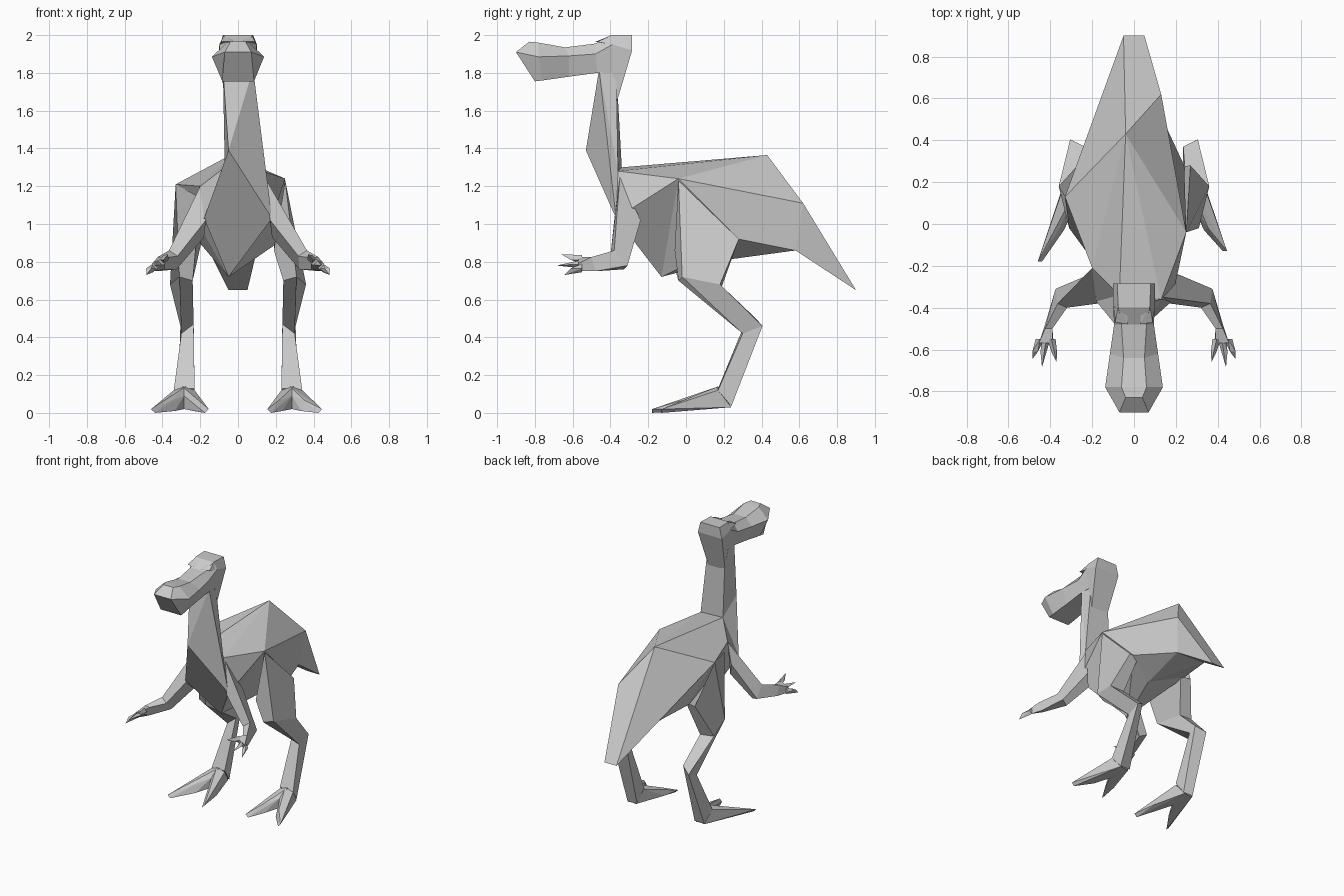
import bpy, bmesh

if "Cube" in bpy.data.objects:
    bpy.data.objects.remove(bpy.data.objects["Cube"])

grey = bpy.data.materials.new("plain_grey")
grey.diffuse_color = (0.6, 0.6, 0.6, 1)
grey.use_nodes = True
grey.node_tree.nodes["Principled BSDF"].inputs["Base Color"].default_value = grey.diffuse_color


def finish(name, bm):
    bmesh.ops.recalc_face_normals(bm, faces=bm.faces)
    me = bpy.data.meshes.new(name)
    bm.to_mesh(me)
    bm.free()
    me.materials.append(grey)
    ob = bpy.data.objects.new(name, me)
    bpy.context.collection.objects.link(ob)
    return ob


def loft(name, rings):
    """Skin a row of equal-sized point rings and cap the ends."""
    bm = bmesh.new()
    rows = [[bm.verts.new(p) for p in r] for r in rings]
    n = len(rows[0])
    for a, b in zip(rows, rows[1:]):
        for i in range(n):
            j = (i + 1) % n
            bm.faces.new((a[i], a[j], b[j], b[i]))
    for r in (rows[0], rows[-1]):
        if n == 6:  # split bent caps across the rim
            bm.faces.new((r[0], r[1], r[4], r[5]))
            bm.faces.new((r[1], r[2], r[3], r[4]))
        else:
            bm.faces.new(r)
    return finish(name, bm)


def hull(name, points):
    bm = bmesh.new()
    for p in points:
        bm.verts.new(p)
    bmesh.ops.convex_hull(bm, input=bm.verts[:])
    return finish(name, bm)


def flip(points, s):
    return [(x * s, y, z) for x, y, z in points]


# Body, neck and tail as one faceted skin of named corners
corner = {
    "hump": (-0.04, 0.43, 1.365), "nape_l": (-0.07, -0.34, 1.30), "nape_r": (0.13, -0.36, 1.28),
    "hip_l": (-0.33, 0.13, 1.21), "hip_r": (0.25, -0.04, 1.24), "shoulder": (-0.2, -0.21, 1.2),
    "rump": (0.13, 0.62, 1.11), "tip_l": (-0.05, 0.9, 0.65), "tip_r": (0.05, 0.9, 0.65),
    "chest_l": (-0.18, -0.37, 1.03), "chest_r": (0.18, -0.37, 1.03), "belly": (-0.05, -0.13, 0.72),
    "under_r": (0.1, 0.58, 0.86), "under_l": (-0.14, 0.58, 0.87), "keel": (0.05, 0.21, 0.81),
    "groin_l": (-0.22, 0.28, 0.92), "groin_r": (0.24, 0.28, 0.92),
    "crop": (-0.05, -0.53, 1.39), "jaw_l": (-0.08, -0.46, 1.82), "jaw_r": (0.08, -0.46, 1.82),
    "skull_l": (-0.07, -0.37, 1.84), "skull_r": (0.07, -0.37, 1.84),
}
back = ["hump nape_l nape_r", "hump nape_r hip_r", "hump hip_r rump", "hump rump tip_r tip_l",
        "hump tip_l hip_l", "hump hip_l shoulder", "hump shoulder nape_l"]
flanks = ["hip_r groin_r under_r rump", "rump under_r tip_r", "hip_l groin_l under_l",
          "hip_l under_l tip_l", "hip_l groin_l belly", "hip_l belly shoulder",
          "shoulder belly chest_l", "hip_r chest_r belly", "hip_r belly groin_r",
          "chest_r hip_r nape_r"]
underside = ["under_l under_r tip_r tip_l", "keel groin_r under_r", "keel under_r under_l",
             "keel under_l groin_l", "belly keel groin_l", "belly groin_r keel"]
neck = ["crop chest_l belly chest_r", "jaw_l crop jaw_r", "jaw_r crop chest_r",
        "jaw_r chest_r nape_r", "jaw_r nape_r skull_r", "jaw_l nape_l crop",
        "crop nape_l chest_l", "chest_l nape_l shoulder", "jaw_l skull_l nape_l",
        "skull_l skull_r nape_r nape_l", "jaw_l jaw_r skull_r skull_l"]
bm = bmesh.new()
vert = {k: bm.verts.new(p) for k, p in corner.items()}
for face in back + flanks + underside + neck:
    bm.faces.new([vert[k] for k in face.split()])
finish("body", bm)


# Head: half sections (bottom, rim, top), each mirrored into a six-point ring
def section(half):
    return half + [(-x, y, z) for x, y, z in reversed(half)]


head = [
    [(0.085, -0.80, 1.755), (0.07, -0.90, 1.91), (0.04, -0.83, 1.965)],
    [(0.085, -0.76, 1.76), (0.138, -0.78, 1.885), (0.06, -0.78, 1.96)],
    [(0.08, -0.62, 1.78), (0.115, -0.62, 1.89), (0.05, -0.64, 1.935)],
    [(0.08, -0.47, 1.80), (0.095, -0.48, 1.90), (0.06, -0.48, 1.955)],
    [(0.08, -0.39, 1.80), (0.10, -0.39, 1.95), (0.075, -0.40, 2.0)],
    [(0.07, -0.365, 1.65), (0.10, -0.285, 1.92), (0.08, -0.285, 2.0)],
]
loft("head", [section(h) for h in head])

for side, s in (("right", 1), ("left", -1)):
    # Brow ridge
    hull(side + "_brow", flip([(0.03, -0.48, 1.965), (0.09, -0.47, 1.965), (0.075, -0.39, 2.0),
                               (0.03, -0.40, 1.99), (0.095, -0.40, 1.95)], s))

    # Leg: hip, thigh, knee, ankle
    hip = (0.25, -0.04, 1.23) if s > 0 else (0.33, 0.13, 1.21)
    groin = (0.19, -0.06, 0.86) if s > 0 else (0.2, -0.17, 1.14)
    leg = [
        [groin, hip, (0.27, 0.28, 0.92), (0.19, 0.27, 0.92)],
        [(0.24, -0.04, 0.70), (0.31, -0.02, 0.72), (0.36, 0.18, 0.68), (0.25, 0.19, 0.67)],
        [(0.235, 0.31, 0.47), (0.30, 0.30, 0.42), (0.305, 0.405, 0.46), (0.235, 0.37, 0.50)],
        [(0.23, 0.17, 0.13), (0.34, 0.17, 0.12), (0.32, 0.24, 0.035), (0.24, 0.24, 0.035)],
    ]
    loft(side + "_leg", [flip(r, s) for r in leg])

    # Foot: two splayed toes sharing the heel
    tip_y = -0.13 if s > 0 else -0.18
    for toe, d, reach in (("outer_toe", 1, 0.16 if s > 0 else 0.175), ("inner_toe", -1, 0.13)):
        pts = [(-0.01, 0.17, 0.14), (0.055, 0.17, 0.12), (0.035, 0.24, 0.03), (-0.02, 0.23, 0.03),
               (0.0, 0.08, 0.02), (0.0, 0.09, 0.09), (0.105, 0.0, 0.02), (0.07, -0.02, 0.065),
               (0.05, -0.03, 0.01), (reach, tip_y, 0.02), (reach - 0.02, tip_y, 0.0)]
        hull(side + "_" + toe, flip([(0.285 + d * x, y, z) for x, y, z in pts], s))

    # Arm: shoulder, elbow, wrist, palm
    top = (0.14, -0.35, 1.25) if s > 0 else (0.2, -0.21, 1.2)
    arm = [
        [top, (0.17, -0.38, 1.02), (0.18, -0.27, 0.93), (0.21, -0.24, 1.02)],
        [(0.365, -0.38, 0.86), (0.32, -0.40, 0.83), (0.325, -0.33, 0.76), (0.375, -0.31, 0.78)],
        [(0.425, -0.50, 0.825), (0.39, -0.50, 0.82), (0.39, -0.50, 0.76), (0.425, -0.48, 0.75)],
        [(0.455, -0.57, 0.79), (0.39, -0.57, 0.825), (0.385, -0.56, 0.79), (0.45, -0.56, 0.75)],
    ]
    loft(side + "_arm", [flip(r, s) for r in arm])

    # Three clawed fingers
    for i, (x, z, tip) in enumerate([(0.395, 0.81, (0.37, -0.66, 0.84)),
                                     (0.42, 0.785, (0.44, -0.685, 0.78)),
                                     (0.45, 0.765, (0.485, -0.645, 0.73))]):
        mid = x * 0.4 + tip[0] * 0.6
        base = [(x - 0.02, -0.55, z), (x + 0.02, -0.55, z), (x, -0.55, z + 0.025),
                (x, -0.55, z - 0.02), (mid + 0.015, -0.61, z), (mid - 0.012, -0.61, z), tip]
        hull(f"{side}_finger_{i + 1}", flip(base, s))
